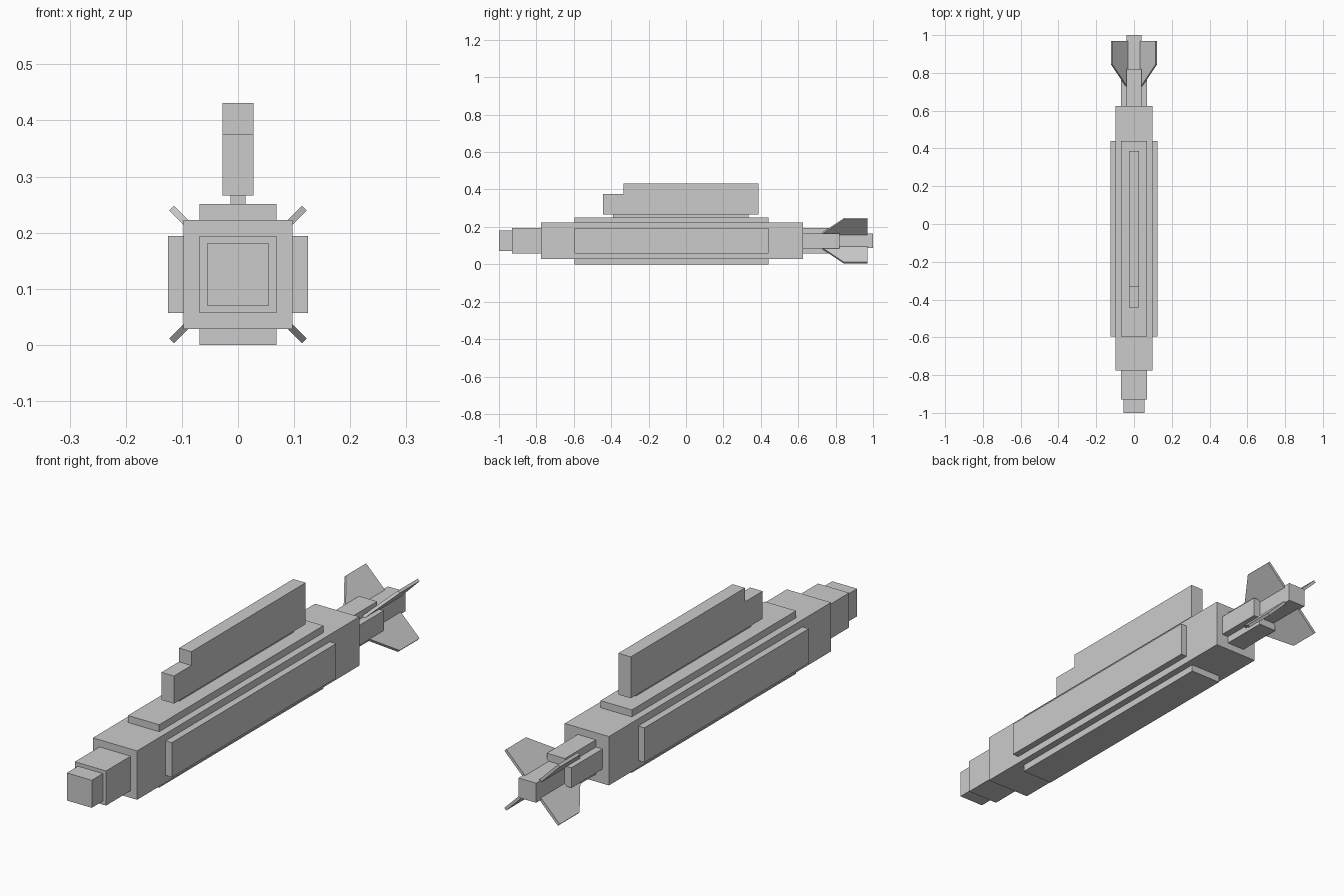
import bpy, bmesh
from math import radians
from mathutils import Matrix

if "Cube" in bpy.data.objects:
    bpy.data.objects.remove(bpy.data.objects["Cube"])

CZ = 0.1255  # height of the hull axis


def finish(bm, name):
    bmesh.ops.recalc_face_normals(bm, faces=bm.faces)
    me = bpy.data.meshes.new(name)
    bm.to_mesh(me)
    bm.free()
    ob = bpy.data.objects.new(name, me)
    bpy.context.collection.objects.link(ob)
    return ob


def box(name, half_x, y0, y1, z0, z1):
    bm = bmesh.new()
    m = Matrix.Translation((0, (y0 + y1) / 2, (z0 + z1) / 2)) @ Matrix.Diagonal((2 * half_x, y1 - y0, z1 - z0, 1))
    bmesh.ops.create_cube(bm, size=1, matrix=m)
    return finish(bm, name)


def axial(name, half_x, half_z, y0, y1):
    return box(name, half_x, y0, y1, CZ - half_z, CZ + half_z)


def prism(name, profile, half_x):
    """Extrude a (y, z) profile across x."""
    bm = bmesh.new()
    face = bm.faces.new([bm.verts.new((-half_x, y, z)) for y, z in profile])
    ext = bmesh.ops.extrude_face_region(bm, geom=[face])["geom"]
    bmesh.ops.translate(bm, vec=(2 * half_x, 0, 0),
                        verts=[v for v in ext if isinstance(v, bmesh.types.BMVert)])
    return finish(bm, name)


# Stepped hull: crossed blocks amidships, smaller blocks to the bow
axial("hull_tall", 0.069, 0.1255, -0.595, 0.44)
axial("hull_wide", 0.125, 0.069, -0.595, 0.44)
axial("hull_middle", 0.0975, 0.0975, -0.775, 0.625)
axial("hull_bow", 0.069, 0.069, -0.93, 0.6)
axial("nose", 0.055, 0.055, -1.0, -0.9)

# Stepped stern
axial("stern_tall", 0.04, 0.069, 0.6, 0.82)
axial("stern_wide", 0.069, 0.04, 0.6, 0.82)
axial("tail", 0.039, 0.039, 0.78, 1.0)

# Upper blade with its narrow mount
box("mount", 0.0135, -0.39, 0.335, 0.245, 0.27)
prism("upper_blade", [(-0.443, 0.266), (0.387, 0.266), (0.387, 0.431),
                      (-0.333, 0.431), (-0.333, 0.376), (-0.443, 0.376)], 0.0275)

# Four diagonal tail fins
fin_profile = [(0.725, 0.035), (0.97, 0.035), (0.97, 0.167), (0.845, 0.167), (0.725, 0.054)]
for i in range(4):
    fin = prism(f"tail_fin_{i + 1}", fin_profile, 0.0058)
    fin.location = (0, 0, CZ)
    fin.rotation_euler = (0, radians(45 + 90 * i), 0)
